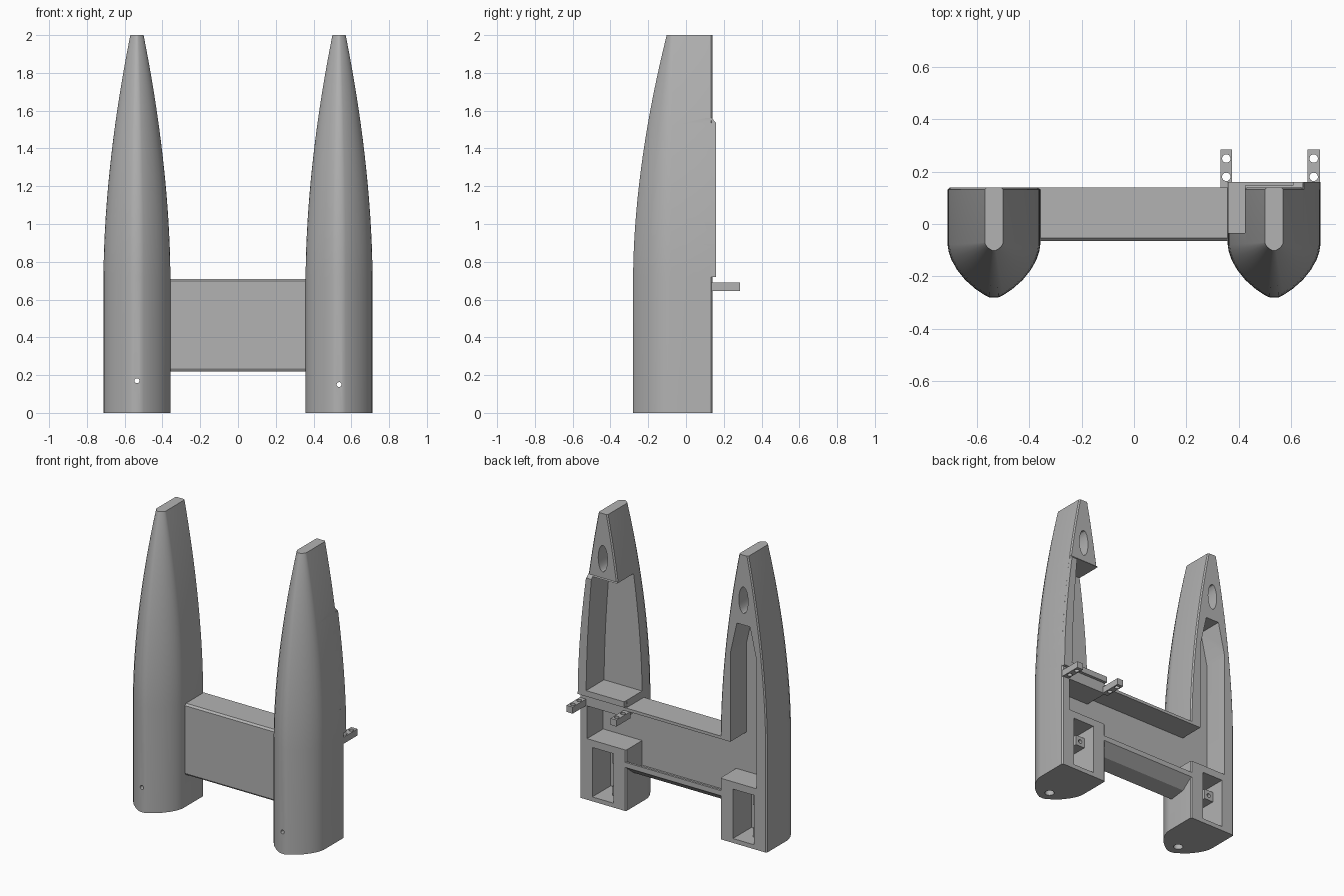
import bpy, bmesh, math
from mathutils import Matrix

cube = bpy.data.objects.get("Cube")
if cube:
    bpy.data.objects.remove(cube)

grey = bpy.data.materials.new("plain grey")
grey.use_nodes = True
grey.diffuse_color = (0.45, 0.45, 0.45, 1)
grey.node_tree.nodes["Principled BSDF"].inputs["Base Color"].default_value = (0.45, 0.45, 0.45, 1)

CX, DECK, FLOOR = 0.535, 0.14, -0.035


def finish(name, bm):
    bmesh.ops.recalc_face_normals(bm, faces=bm.faces)
    mesh = bpy.data.meshes.new(name)
    bm.to_mesh(mesh)
    bm.free()
    mesh.materials.append(grey)
    ob = bpy.data.objects.new(name, mesh)
    bpy.context.collection.objects.link(ob)
    return ob


def loft(name, rings):
    bm = bmesh.new()
    rows = [[bm.verts.new(p) for p in ring] for ring in rings]
    n = len(rows[0])
    for a, b in zip(rows, rows[1:]):
        for i in range(n):
            j = (i + 1) % n
            bm.faces.new((a[i], a[j], b[j], b[i]))
    bm.faces.new(rows[0])
    bm.faces.new(rows[-1])
    return finish(name, bm)


def prism_y(name, outline, y0, y1):
    return loft(name, [[(x, y, z) for x, z in outline] for y in (y0, y1)])


def prism_x(name, outline, x0, x1):
    return loft(name, [[(x, y, z) for y, z in outline] for x in (x0, x1)])


def box(name, x0, x1, y0, y1, z0, z1):
    return prism_y(name, [(x0, z0), (x1, z0), (x1, z1), (x0, z1)], y0, y1)


def rod(name, centre, radius, length, axis="Z", stretch=1):
    bm = bmesh.new()
    bmesh.ops.create_cone(bm, cap_ends=True, segments=24, radius1=radius, radius2=radius, depth=length)
    turn = Matrix.Rotation(math.pi / 2, 4, "X") if axis == "Y" else Matrix()
    scale = Matrix.Diagonal((1, 1, stretch, 1))
    bmesh.ops.transform(bm, matrix=Matrix.Translation(centre) @ scale @ turn, verts=bm.verts)
    return finish(name, bm)


def boolean(ob, tool, operation="DIFFERENCE"):
    mod = ob.modifiers.new("cut", "BOOLEAN")
    mod.object, mod.operation, mod.solver = tool, operation, "EXACT"
    bpy.context.view_layer.objects.active = ob
    bpy.ops.object.modifier_apply(modifier=mod.name)
    bpy.data.objects.remove(tool)


def smooth(ob):
    bpy.ops.object.select_all(action="DESELECT")
    ob.select_set(True)
    bpy.context.view_layer.objects.active = ob
    bpy.ops.object.shade_smooth_by_angle(angle=math.radians(25))


def taper(z):
    return max(0, (z - 0.72) / 1.28) ** 1.8


def half_width(z):
    return 0.177 - 0.142 * taper(z)


# hull cross-section: rounded V below straight sides
BELLY = [(1, 0), (0.98, 0.12), (0.92, 0.28), (0.8, 0.47), (0.62, 0.67),
         (0.4, 0.84), (0.2, 0.96), (0.1, 1)]


def section(cx, z):
    w, t = half_width(z), taper(z)
    side, keel = -0.08 + 0.01 * t, -0.28 + 0.178 * t
    half = [(w - 0.008, DECK), (w, DECK - 0.008)]
    half += [(w * u, side + (keel - side) * v) for u, v in BELLY]
    pts = half + [(-x, y) for x, y in reversed(half)]
    return [(cx + x, y, z) for x, y in pts]


LEVELS = [0, 0.72] + [0.72 + 1.28 * i / 16 for i in range(1, 17)]
STEPS = [0.76 + 0.79 * i / 6 for i in range(7)]


def side_line(s, inset):
    return [(s * (CX + half_width(z) - inset * half_width(z)), z) for z in STEPS]


for s, name in ((1, "left_hull"), (-1, "right_hull")):
    cx = s * CX
    hull = loft(name, [section(cx, z) for z in LEVELS])

    if s > 0:
        # raised coaming around the long well
        rim_z = [0.72] + STEPS[1:-1] + [1.535]
        outline = [(cx + half_width(z), z) for z in rim_z]
        outline += [(cx - half_width(z), z) for z in reversed(rim_z)]
        boolean(hull, prism_y("coaming", outline, 0.1, 0.16), "UNION")
        lip_w = half_width(1.56)
        lip = prism_x("lip", [(0.1, 1.5), (0.16, 1.5), (0.16, 1.535), (0.137, 1.56), (0.1, 1.56)],
                      cx - lip_w, cx + lip_w)
        boolean(hull, lip, "UNION")
        # long well, open through the inner side
        well = side_line(s, 0.36) + [(0.3, 1.55), (0.3, 0.76)]
        boolean(hull, prism_y("well", well, FLOOR, 0.3))
        boolean(hull, box("low_well", 0.3, cx + 0.12, FLOOR, 0.3, 0.42, 0.645))
    else:
        # long well with walls on both sides, open to the beam lower down
        inner = [(cx + 0.1, 0.42), (cx + 0.1, 1.3), (cx + 0.05, 1.52),
                 (cx - 0.05, 1.52), (cx - 0.1, 1.3), (cx - 0.1, 0.42)]
        boolean(hull, prism_y("well", inner, FLOOR, 0.3))
        boolean(hull, box("beam_gap", cx + 0.05, -0.3, FLOOR, 0.3, 0.42, 0.69))

    # stern pocket, bow grip and drilled holes
    boolean(hull, box("pocket", cx - 0.08, cx + 0.08, -0.06, 0.3, 0.03, 0.37))
    boolean(hull, rod("grip", (cx, DECK, 1.69), 0.035, 0.2, "Y", 2.6))
    boolean(hull, rod("keel_hole", (cx, -0.2, 0.16 - s * 0.01), 0.013, 0.3, "Y"))
    boolean(hull, rod("shaft_hole", (cx, -0.2, 0), 0.03, 0.3))
    smooth(hull)

    # small drilled blocks inside the pocket
    for label, z in (("lower", 0.025), ("upper", 0.25)):
        block = box(name + "_" + label + "_block", cx - 0.081, cx - 0.01, -0.07, 0.05, z, z + 0.07)
        boolean(block, rod("drill", (cx - 0.045, 0.03, z + 0.035), 0.014, 0.1, "Y"))

# cross beam: open channel between the hulls
web_top, web_back = 0.71, -0.065
profile = [(web_back, 0.235), (web_back + 0.01, 0.22), (0.06, 0.235), (DECK, 0.3), (DECK, 0.335),
           (0.125, 0.335), (0.115, 0.31), (0.06, 0.265), (FLOOR, 0.25),
           (FLOOR, 0.69), (DECK, 0.69), (DECK, web_top),
           (web_back + 0.012, web_top), (web_back, web_top - 0.012)]
prism_x("cross_beam", profile, -0.365, 0.365)

# drilled brackets on the left hull
for label, x0, x1 in (("inner", 0.33, 0.375), ("outer", 0.663, 0.71)):
    bracket = box(label + "_bracket", x0, x1, 0.13, 0.285, 0.645, 0.69)
    for y in (0.18, 0.25):
        boolean(bracket, rod("drill", ((x0 + x1) / 2, y, 0.67), 0.016, 0.2))
    smooth(bracket)
